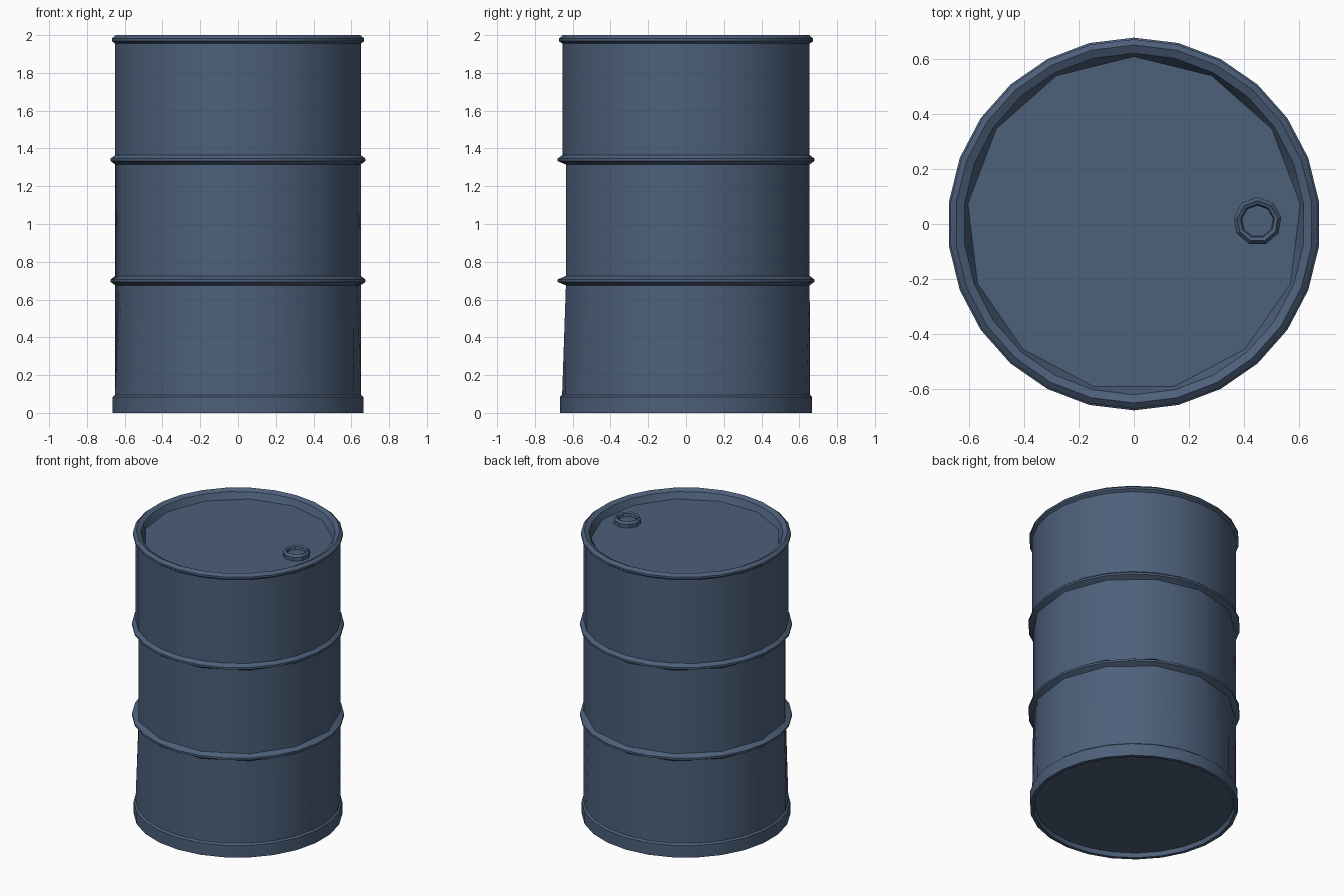
import bpy, bmesh, math

if "Cube" in bpy.data.objects:
    bpy.data.objects.remove(bpy.data.objects["Cube"])

steel = bpy.data.materials.new("blue grey steel")
steel.diffuse_color = (0.073, 0.116, 0.195, 1)
steel.use_nodes = True
steel.node_tree.nodes["Principled BSDF"].inputs["Base Color"].default_value = steel.diffuse_color


def lathe(name, profile, sides, centre=(0, 0)):
    """Spin (radius, z, flat) points; flat rings pull in every other vertex
    so that the ring has half as many sides. Ends are capped."""
    bm = bmesh.new()
    rings = []
    for r, z, flat in profile:
        ring = []
        for k in range(sides):
            a = math.pi / 2 + 2 * math.pi * k / sides
            rr = r * math.cos(2 * math.pi / sides) if flat and k % 2 else r
            ring.append(bm.verts.new((centre[0] + rr * math.cos(a),
                                      centre[1] + rr * math.sin(a), z)))
        rings.append(ring)
    for lo, hi in zip(rings, rings[1:]):
        for k in range(sides):
            n = (k + 1) % sides
            bm.faces.new((lo[k], lo[n], hi[n], hi[k]))
    bm.faces.new(rings[0][::-1])
    bm.faces.new(rings[-1])
    bmesh.ops.recalc_face_normals(bm, faces=bm.faces)
    for f in bm.faces:
        f.smooth = True
    me = bpy.data.meshes.new(name)
    bm.to_mesh(me)
    bm.free()
    me.set_sharp_from_angle(angle=math.radians(30))
    me.materials.append(steel)
    ob = bpy.data.objects.new(name, me)
    bpy.context.collection.objects.link(ob)
    return ob


def hoop(z, below, above):
    """Raised rolling hoop around the wall."""
    return [(0.655, z - 0.025, below), (0.679, z - 0.007, False),
            (0.679, z + 0.007, False), (0.655, z + 0.025, above)]


# Drum: recessed base, foot band, walls, hoops, rolled rim, sunken lid
drum = [(0.638, 0.03, False), (0.645, 0, False), (0.668, 0, False),
        (0.668, 0.085, False), (0.656, 0.095, False)]
drum += hoop(0.70, True, True)
drum += hoop(1.34, True, False)
drum += [(0.655, 1.955, False), (0.673, 1.968, False), (0.673, 1.982, False),
         (0.652, 2.0, False), (0.622, 1.985, False), (0.61, 1.94, True)]
lathe("drum", drum, 26)

# Filler cap: small ring with a sunken middle
lathe("filler_cap", [(0.088, 1.935, False), (0.088, 1.965, False),
                     (0.075, 1.982, False), (0.062, 1.975, False),
                     (0.058, 1.955, False)], 9, (0.45, 0.01))
